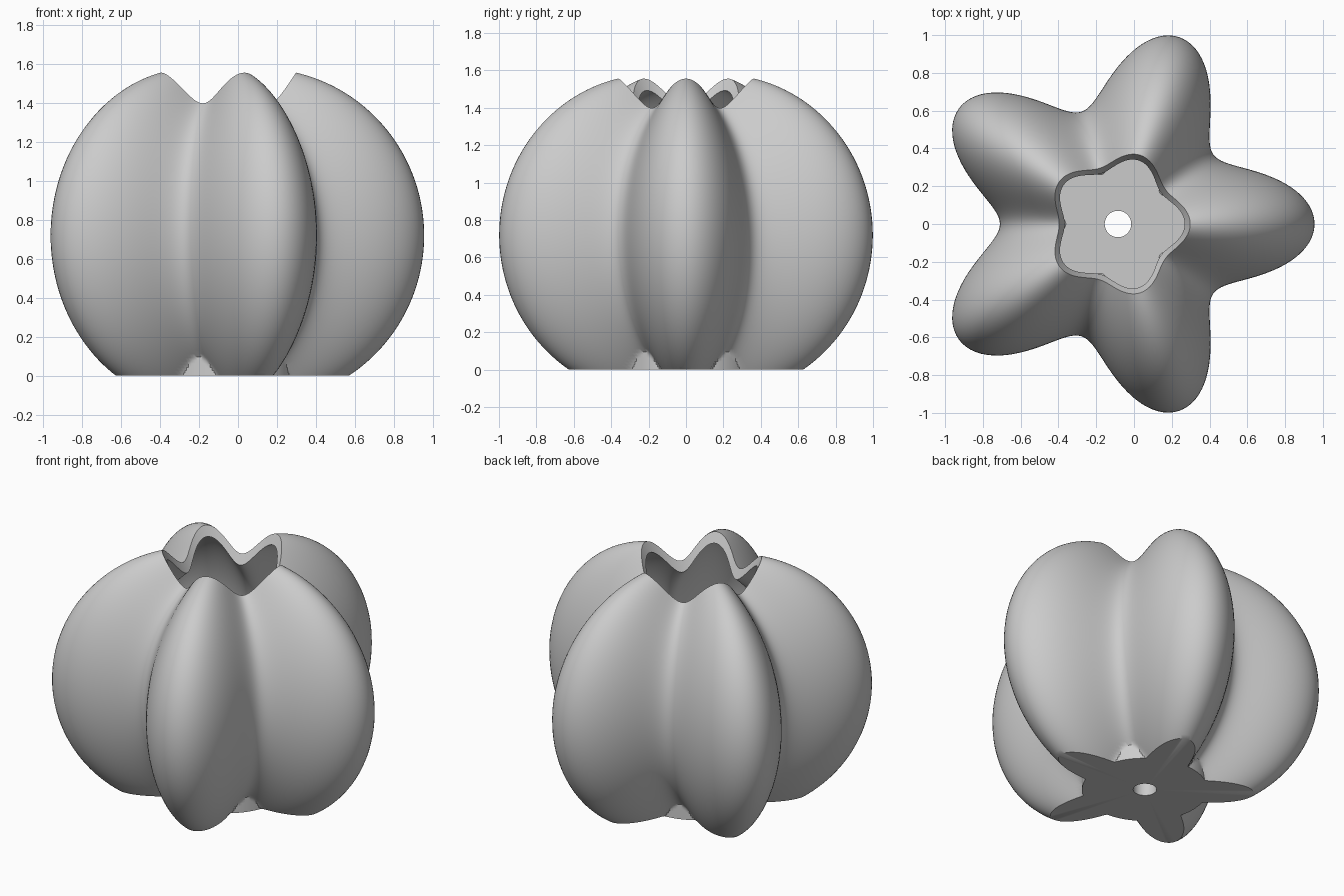
import bpy, bmesh, math

cube = bpy.data.objects.get("Cube")
if cube:
    bpy.data.objects.remove(cube, do_unlink=True)

LOBES, COLUMNS, ROWS = 5, 240, 72
CENTRE_X, CENTRE_Z = -0.085, 0.72
MEAN_RADIUS, LOBE_DEPTH = 0.833, 0.208
RIM_ANGLE = math.radians(24.6)
WALL, FLOOR_Z = 0.07, 0.1
FOOT_RADIUS, HOLE_RADIUS = 0.375, 0.07


def lobed_point(theta, phi, inset):
    """Distance from the axis and height of a point on the lobed sphere."""
    r = MEAN_RADIUS - inset + LOBE_DEPTH * math.sin(phi) * math.cos(LOBES * theta)
    return r * math.sin(phi), CENTRE_Z + r * math.cos(phi)


def angle_at_height(theta, height, inset):
    """Polar angle at which the lower half of the wall reaches a height."""
    low, high = math.pi / 2, math.radians(165)
    for _ in range(40):
        mid = (low + high) / 2
        if lobed_point(theta, mid, inset)[1] > height:
            low = mid
        else:
            high = mid
    return high


def wall_profile(theta, inset, bottom):
    end = angle_at_height(theta, bottom, inset)
    return [lobed_point(theta, RIM_ANGLE + (end - RIM_ANGLE) * i / ROWS, inset)
            for i in range(ROWS + 1)]


def section(theta):
    """Closed radial section: outer wall, underside, drain hole, floor, inner wall."""
    outer = wall_profile(theta, 0, 0)
    # A round foot fills the valleys near the ground
    outer = [(max(r, FOOT_RADIUS) if z < CENTRE_Z else r, z) for r, z in outer]
    drain = [(HOLE_RADIUS, 0), (HOLE_RADIUS, FLOOR_Z)]
    inner = wall_profile(theta, WALL, FLOOR_Z)
    return outer + drain + inner[::-1]


# Sweep the changing section around the axis into one watertight pot
bm = bmesh.new()
rings = []
for c in range(COLUMNS):
    theta = math.tau * c / COLUMNS
    rings.append([bm.verts.new((CENTRE_X + r * math.cos(theta), r * math.sin(theta), z))
                  for r, z in section(theta)])
for c, ring in enumerate(rings):
    following = rings[(c + 1) % COLUMNS]
    for i in range(len(ring)):
        j = (i + 1) % len(ring)
        bm.faces.new((ring[i], ring[j], following[j], following[i]))
bmesh.ops.recalc_face_normals(bm, faces=bm.faces)

mesh = bpy.data.meshes.new("lobed_pot")
bm.to_mesh(mesh)
bm.free()
pot = bpy.data.objects.new("lobed_pot", mesh)
bpy.context.collection.objects.link(pot)

# Plain grey finish
grey = bpy.data.materials.new("plain_grey")
grey.use_nodes = True
colour = (0.6, 0.6, 0.6, 1)
grey.diffuse_color = colour
grey.node_tree.nodes["Principled BSDF"].inputs["Base Color"].default_value = colour
mesh.materials.append(grey)

bpy.ops.object.select_all(action='DESELECT')
pot.select_set(True)
bpy.context.view_layer.objects.active = pot
bpy.ops.object.shade_smooth_by_angle(angle=math.radians(35))
